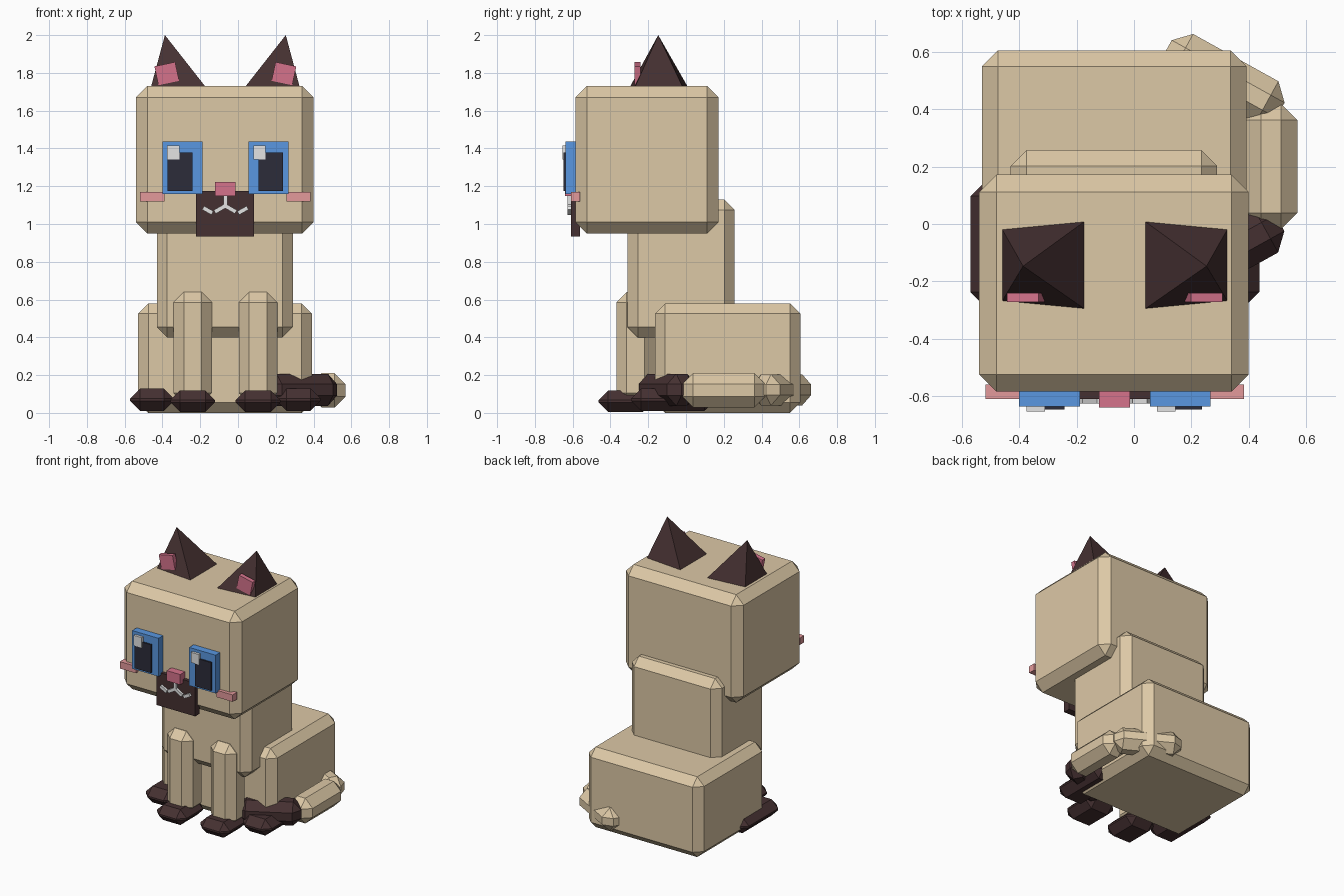
import bpy, bmesh, math
from mathutils import Matrix, Vector

if "Cube" in bpy.data.objects:
    bpy.data.objects.remove(bpy.data.objects["Cube"])

CX = -0.067  # symmetry plane of the body (the tail shifts the whole model)


def material(name, rgb):
    m = bpy.data.materials.new(name)
    m.diffuse_color = (*rgb, 1)
    m.use_nodes = True
    m.node_tree.nodes["Principled BSDF"].inputs["Base Color"].default_value = m.diffuse_color
    return m


CREAM = material("cream fur", (0.72, 0.58, 0.38))
DARK = material("dark brown fur", (0.060, 0.030, 0.031))
BLUE = material("eye blue", (0.10, 0.31, 0.75))
PUPIL = material("pupil black", (0.025, 0.025, 0.042))
WHITE = material("off white", (0.77, 0.77, 0.77))
PINK = material("nose pink", (0.66, 0.17, 0.26))
BLUSH = material("cheek blush", (0.77, 0.32, 0.33))


def finish(name, bm, mat):
    bmesh.ops.recalc_face_normals(bm, faces=bm.faces)
    me = bpy.data.meshes.new(name)
    bm.to_mesh(me)
    bm.free()
    me.materials.append(mat)
    ob = bpy.data.objects.new(name, me)
    bpy.context.collection.objects.link(ob)
    return ob


def box(name, center, size, mat, bevel=0.0, axis='Z', angle=0.0):
    """Box with chamfered edges, turned by angle (degrees) about one axis."""
    bm = bmesh.new()
    bmesh.ops.create_cube(bm, size=1)
    bmesh.ops.scale(bm, vec=size, verts=bm.verts)
    if bevel:
        bmesh.ops.bevel(bm, geom=bm.edges[:], offset=bevel, segments=1,
                        affect='EDGES', clamp_overlap=True)
    bm.transform(Matrix.Translation(center) @ Matrix.Rotation(math.radians(angle), 4, axis))
    return finish(name, bm, mat)


def span(name, x, y, z, mat, bevel=0.0):
    """Box given by its extents along each axis."""
    r = (x, y, z)
    return box(name, [(a + b) / 2 for a, b in r], [b - a for a, b in r], mat, bevel)


def stroke(name, a, b, y, mat, width=0.022, depth=0.03):
    """Thin bar in the front plane from a to b, given as (x, z)."""
    dx, dz = b[0] - a[0], b[1] - a[1]
    box(name, ((a[0] + b[0]) / 2, y, (a[1] + b[1]) / 2),
        (math.hypot(dx, dz), depth, width), mat,
        axis='Y', angle=-math.degrees(math.atan2(dz, dx)))


# Body
span("head", (-0.54, 0.40), (-0.585, 0.172), (0.95, 1.73), CREAM, 0.06)
span("chest", (-0.43, 0.29), (-0.31, 0.258), (0.40, 1.13), CREAM, 0.055)
span("haunches", (-0.53, 0.392), (-0.165, 0.605), (0.0, 0.58), CREAM, 0.055)

# Muzzle, nose and mouth
span("muzzle", (-0.223, 0.085), (-0.61, -0.56), (0.935, 1.175), DARK)
span("nose", (-0.122, -0.014), (-0.64, -0.58), (1.148, 1.222), PINK)
stroke("mouth_center", (CX, 1.15), (CX, 1.092), -0.612, WHITE)

# Mirrored parts
for s, side in ((-1, "left"), (1, "right")):
    def mx(d):
        return CX + s * d

    # Legs and paws
    box("front_leg_" + side, (mx(0.173), -0.267, 0.345), (0.204, 0.204, 0.59), CREAM, 0.055)
    box("front_paw_" + side, (mx(0.173), -0.32, 0.062), (0.236, 0.285, 0.112), DARK, 0.05)
    box("hind_paw_" + side, (mx(0.388), -0.07, 0.07), (0.232, 0.44, 0.118), DARK, 0.053)

    # Ear: leaning four-sided pyramid, with pink inset
    bm = bmesh.new()
    base = [bm.verts.new((mx(d), y, 1.72)) for d, y in
            ((0.395, -0.015), (0.10, 0.013), (0.10, -0.30), (0.395, -0.272))]
    tip = bm.verts.new((mx(0.32), -0.147, 2.0))
    bm.faces.new(base)
    for i in range(4):
        bm.faces.new((base[i], base[(i + 1) % 4], tip))
    finish("ear_" + side, bm, DARK)
    box("inner_ear_" + side, (mx(0.310), -0.257, 1.796), (0.112, 0.032, 0.102), PINK,
        axis='Y', angle=s * 12)

    # Eye: iris, pupil, and a highlight on the same side of both
    box("iris_" + side, (mx(0.228), -0.605, 1.298), (0.212, 0.064, 0.276), BLUE)
    box("pupil_" + side, (mx(0.240), -0.62, 1.277), (0.130, 0.056, 0.204), PUPIL)
    box("eye_highlight_" + side, (mx(0.228) - 0.048, -0.641, 1.378), (0.064, 0.028, 0.074), WHITE)

    # Blush and mouth curl
    box("cheek_" + side, (mx(0.387), -0.585, 1.145), (0.128, 0.05, 0.05), BLUSH)
    stroke("mouth_inner_" + side, (CX, 1.096), (mx(0.056), 1.064), -0.612, WHITE)
    stroke("mouth_outer_" + side, (mx(0.068), 1.058), (mx(0.118), 1.086), -0.612, WHITE)

# Tail curling round the right side
box("tail_base", (0.314, 0.506, 0.122), (0.45, 0.17, 0.165), CREAM, 0.055, angle=-29)
span("tail_middle", (0.385, 0.57), (-0.02, 0.42), (0.028, 0.21), CREAM, 0.058)
box("tail_tip", (0.325, -0.098, 0.122), (0.42, 0.175, 0.17), DARK, 0.055, angle=29)
